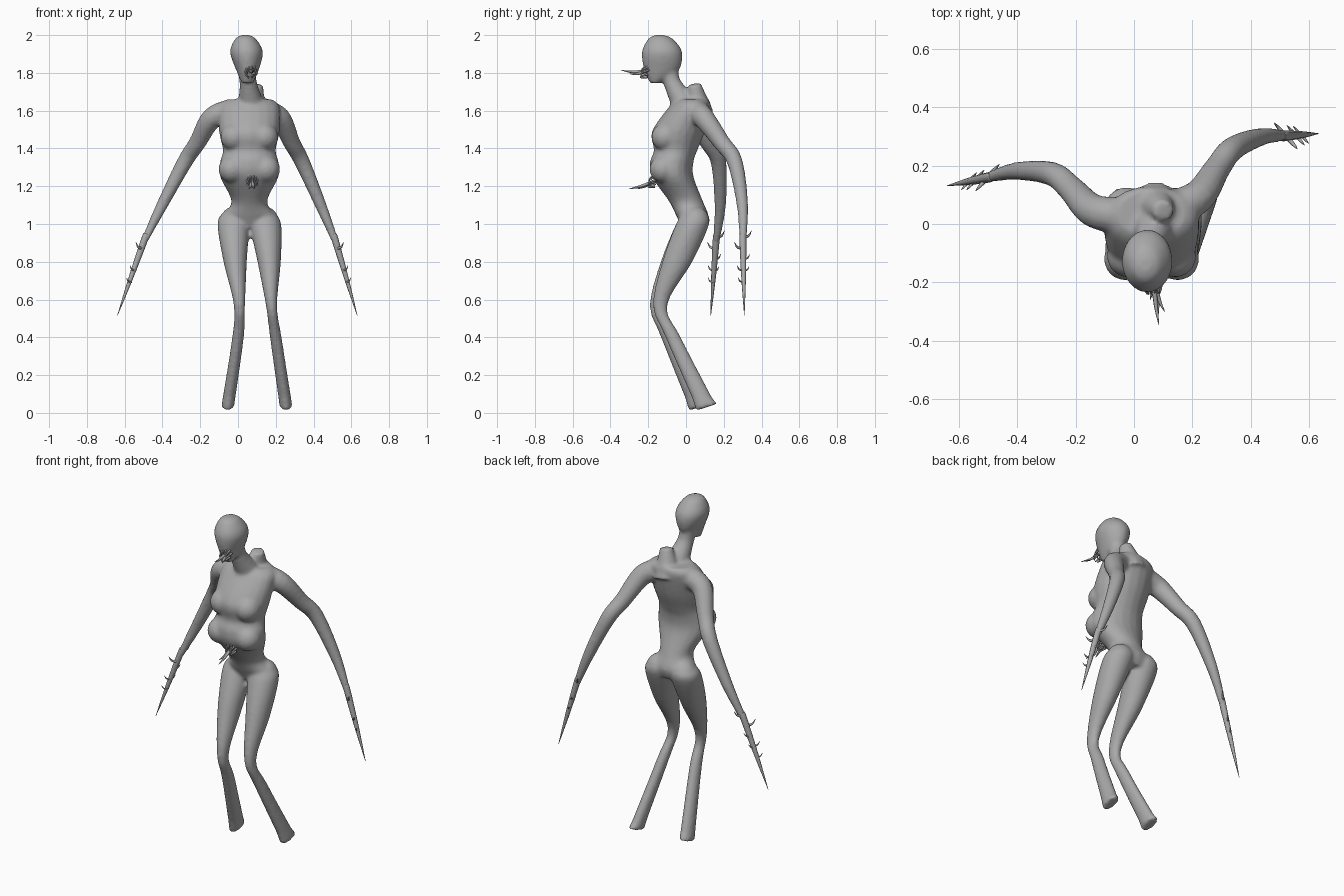
import bpy, bmesh
from math import cos, sin, pi
from mathutils import Vector

cube = bpy.data.objects.get("Cube")
if cube:
    bpy.data.objects.remove(cube, do_unlink=True)

skin = bpy.data.materials.new("pale_grey_skin")
skin.use_nodes = True
grey = (0.4, 0.4, 0.4, 1)
skin.diffuse_color = grey
skin.node_tree.nodes["Principled BSDF"].inputs["Base Color"].default_value = grey

MIDDLE = 0.06  # the trunk stands slightly toward the left


def spline(points, steps=5):
    """Smooth curve of tuples passing through every given tuple."""
    padded = [points[0], *points, points[-1]]
    curve = []
    for before, start, end, after in zip(padded, padded[1:], padded[2:], padded[3:]):
        for k in range(steps):
            t = k / steps
            curve.append([b + t * ((c - a) + t * (2 * a - 5 * b + 4 * c - d
                                                  + t * (3 * b - a - 3 * c + d))) / 2
                          for a, b, c, d in zip(before, start, end, after)])
    return curve + [list(points[-1])]


def circle(sides):
    return [(cos(2 * pi * i / sides), sin(2 * pi * i / sides)) for i in range(sides)]


def bridge(bm, rings):
    """Join rings of points with quads and cap both ends."""
    loops = [[bm.verts.new(point) for point in ring] for ring in rings]
    for lower, upper in zip(loops, loops[1:]):
        for i in range(len(lower)):
            bm.faces.new((lower[i - 1], lower[i], upper[i], upper[i - 1]))
    bm.faces.new(loops[0])
    bm.faces.new(loops[-1])


def loft(bm, sections, tilt=0):
    """Level ovals given as x, y, z, x radius, y radius; tilt slopes the last."""
    rings = [[Vector((x + rx * c, y + ry * s, z)) for c, s in circle(20)]
             for x, y, z, rx, ry in spline(sections)]
    last_y = sections[-1][1]
    for point in rings[-1]:
        point.z += tilt * (point.y - last_y)
    bridge(bm, rings)


def tube(bm, path, sides=12):
    """Round tube along a smooth path given as x, y, z, radius."""
    path = spline(path)
    points = [Vector(p[:3]) for p in path]
    reference = (points[-1] - points[0]).orthogonal()
    rings = []
    for k, (point, section) in enumerate(zip(points, path)):
        along = points[min(k + 1, len(points) - 1)] - points[max(k - 1, 0)]
        u = along.cross(reference).normalized()
        v = along.cross(u).normalized()
        rings.append([point + section[3] * (c * u + s * v) for c, s in circle(sides)])
    bridge(bm, rings)


def spike(bm, base, bend, tip, radius):
    tube(bm, [(*base, radius), (*bend, radius * 0.7), (*tip, 0.001)], sides=6)


def ball(bm, center, radius):
    made = bmesh.ops.create_uvsphere(bm, u_segments=20, v_segments=12, radius=radius)
    bmesh.ops.translate(bm, vec=center, verts=made["verts"])


def finish(bm, name):
    bmesh.ops.recalc_face_normals(bm, faces=bm.faces)
    mesh = bpy.data.meshes.new(name)
    bm.to_mesh(mesh)
    bm.free()
    mesh.materials.append(skin)
    mesh.shade_smooth()
    obj = bpy.data.objects.new(name, mesh)
    bpy.context.collection.objects.link(obj)
    return obj


body = bmesh.new()

# Torso from hips to collar: height, half width, front, back
torso = [(0.98, 0.12, -0.02, 0.1), (1.04, 0.14, -0.05, 0.12), (1.12, 0.095, -0.09, 0.09),
         (1.25, 0.155, -0.18, 0.04), (1.33, 0.155, -0.19, 0.04), (1.39, 0.14, -0.17, 0.06),
         (1.49, 0.16, -0.18, 0.1), (1.62, 0.16, -0.09, 0.13), (1.66, 0.12, -0.05, 0.12)]
loft(body, [(MIDDLE, (front + back) / 2, z, half, (back - front) / 2)
            for z, half, front, back in torso])

# Paired chest, belly folds and buttocks
for side in (-1, 1):
    for spread, y, z in ((0.08, -0.11, 1.46), (0.09, -0.12, 1.29), (0.08, 0.05, 1.02)):
        ball(body, (MIDDLE + side * spread, y, z), 0.073)

# Hunched upper back, neck and head
tube(body, [(0.07, 0.07, 1.58, 0.08), (0.1, 0.045, 1.74, 0.035)])
tube(body, [(0.045, -0.09, 1.82, 0.05), (0.055, -0.07, 1.74, 0.047), (0.07, 0, 1.62, 0.075)])
loft(body, [(0.05, -0.165, 1.745, 0.03, 0.025), (0.05, -0.13, 1.81, 0.058, 0.09),
            (0.045, -0.127, 1.91, 0.087, 0.107), (0.04, -0.135, 1.98, 0.055, 0.065),
            (0.04, -0.14, 2, 0.02, 0.025)])

# Legs from hip to blunt foot: spread, y, z, x radius, y radius
leg = [(0.075, 0.045, 1.06, 0.06, 0.06), (0.085, 0.035, 1, 0.084, 0.088),
       (0.09, -0.05, 0.8, 0.062, 0.08), (0.085, -0.145, 0.57, 0.03, 0.038),
       (0.1, -0.08, 0.4, 0.031, 0.041), (0.155, 0.09, 0.03, 0.034, 0.056)]
for side in (-1, 1):
    loft(body, [(min(0.1, MIDDLE + 0.075 * (1 - z)) + side * spread,
                 y + side * 0.02 * (1 - z), z, rx, ry)
                for spread, y, z, rx, ry in leg], tilt=0.32)

# Arms from shoulder to wrist: spread, y, z, radius
arm = [(0.08, 0.04, 1.6, 0.065), (0.18, 0.07, 1.56, 0.058), (0.25, 0.155, 1.43, 0.046),
       (0.31, 0.215, 1.33, 0.042), (0.42, 0.24, 1.1, 0.031), (0.51, 0.23, 0.9, 0.018)]


def arm_point(side, spread, y, z):
    """The left arm swings further back than the right."""
    return Vector((MIDDLE - 0.1 * spread + side * spread, y + side * 0.14 * spread, z))


for side in (-1, 1):
    tube(body, [(*arm_point(side, *place), radius) for *place, radius in arm])

# Blend the parts into one continuous skin
body_obj = finish(body, "body")
remesh = body_obj.modifiers.new("blend", "REMESH")
remesh.mode = "VOXEL"
remesh.voxel_size = 0.01
remesh.use_smooth_shade = True
soften = body_obj.modifiers.new("soften", "SMOOTH")
soften.iterations = 6

# Tapering arm blades with pairs of curved thorns
for side, name in ((1, "left_arm_blade"), (-1, "right_arm_blade")):
    bm = bmesh.new()
    wrist = arm_point(side, *arm[-1][:3])
    tip = arm_point(side, 0.635, 0.22, 0.515)
    tube(bm, [(*wrist.lerp(tip, -0.12), 0.017), (*wrist, 0.018),
              (*wrist.lerp(tip, 0.5), 0.012), (*tip, 0.001)], sides=8)
    for along, size in ((0, 1), (0.3, 0.75), (0.46, 0.65)):
        for turn in (-1, 1):
            base = wrist.lerp(tip, along) + Vector((0, 0, 0.03 * turn))
            out = size * Vector((-side * turn * 0.04, turn * 0.045, 0))
            lift = size * Vector((0, 0, 0.035))
            spike(bm, base, base + 0.65 * out + 0.2 * lift, base + out + lift, 0.009 * size)
    finish(bm, name)


# Mouths ringed with thin fangs around two long feelers
def mouth(name, center, feelers):
    bm = bmesh.new()
    center = Vector(center)
    for c, s in circle(10):
        rim = center + Vector((0.03 * c, 0.02 + 0.01 * s, 0.04 * s))
        end = center + Vector((0.016 * c, -0.025, 0.012 * s - 0.03))
        bend = rim.lerp(end, 0.5) + Vector((0, -0.015, 0))
        spike(bm, rim, bend, end, 0.006)
    for reach in feelers:
        tip = center + Vector(reach)
        bend = center.lerp(tip, 0.5) - Vector((0, 0, 0.01))
        spike(bm, center + Vector((0, 0.03, 0)), bend, tip, 0.01)
    finish(bm, name)


mouth("face_mouth", (0.065, -0.215, 1.815), [(0.02, -0.13, 0), (0.04, -0.085, -0.02)])
mouth("belly_mouth", (0.075, -0.175, 1.235), [(0.01, -0.13, -0.05), (-0.02, -0.085, -0.05)])
